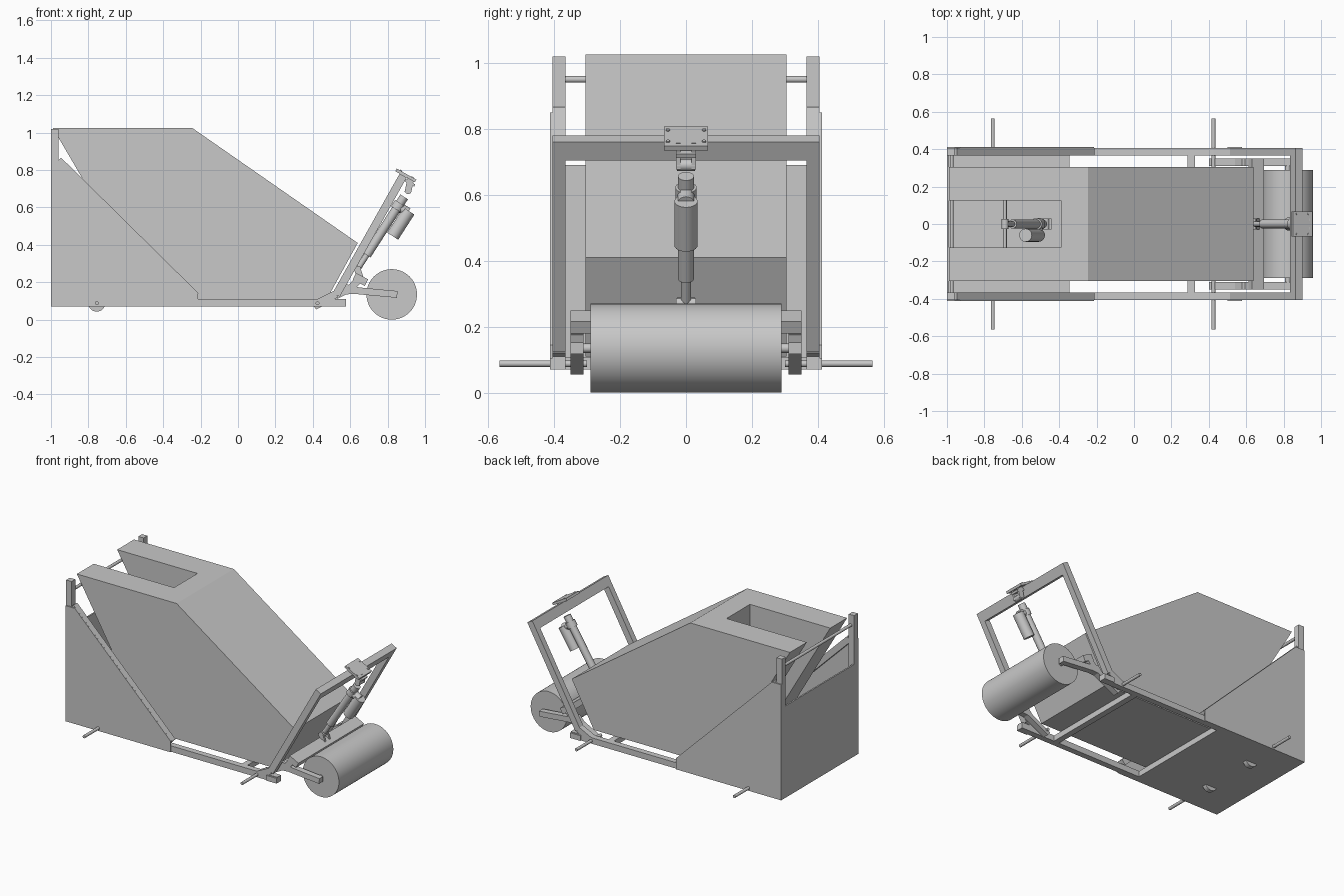
import bpy, bmesh, math
from mathutils import Vector, Matrix

old = bpy.data.objects.get("Cube")
if old:
    bpy.data.objects.remove(old, do_unlink=True)

GREY = bpy.data.materials.new("plain grey")
GREY.use_nodes = True
GREY.diffuse_color = (0.58, 0.58, 0.58, 1)
GREY.node_tree.nodes["Principled BSDF"].inputs["Base Color"].default_value = (0.58, 0.58, 0.58, 1)


def finish(name, bm, smooth=False):
    bmesh.ops.recalc_face_normals(bm, faces=bm.faces)
    mesh = bpy.data.meshes.new(name)
    bm.to_mesh(mesh)
    bm.free()
    mesh.materials.append(GREY)
    obj = bpy.data.objects.new(name, mesh)
    bpy.context.collection.objects.link(obj)
    if smooth:
        bpy.ops.object.select_all(action="DESELECT")
        obj.select_set(True)
        bpy.context.view_layer.objects.active = obj
        bpy.ops.object.shade_smooth_by_angle(angle=math.radians(35))
    return obj


def extrude(name, profile, y0, y1):
    """Extrude an x-z outline along y."""
    bm = bmesh.new()
    face = bm.faces.new([bm.verts.new((x, y0, z)) for x, z in profile])
    new = bmesh.ops.extrude_face_region(bm, geom=[face])["geom"]
    verts = [v for v in new if isinstance(v, bmesh.types.BMVert)]
    bmesh.ops.translate(bm, vec=(0, y1 - y0, 0), verts=verts)
    return finish(name, bm)


def box(name, x0, x1, y0, y1, z0, z1):
    return extrude(name, [(x0, z0), (x1, z0), (x1, z1), (x0, z1)], y0, y1)


def bar(name, a, b, width, y0, y1):
    """Rectangular bar whose centre line runs from a to b in the x-z plane."""
    a, b = Vector(a), Vector(b)
    d = (b - a).normalized()
    n = Vector((-d.y, d.x)) * width / 2
    return extrude(name, [a + n, b + n, b - n, a - n], y0, y1)


def rod(name, a, b, radius, sides=32):
    """Round bar between two points."""
    a, b = Vector(a), Vector(b)
    bm = bmesh.new()
    turn = (b - a).to_track_quat("Z", "Y").to_matrix().to_4x4()
    bmesh.ops.create_cone(bm, cap_ends=True, segments=sides, radius1=radius, radius2=radius,
                          depth=(b - a).length,
                          matrix=Matrix.Translation((a + b) / 2) @ turn)
    return finish(name, bm, True)


def span(s, inner, outer):
    return sorted((s * inner, s * outer))


# Hopper with a slot open at the rear
hopper = extrude("hopper", [(-0.99, 1.025), (-0.245, 1.025), (0.64, 0.41),
                            (0.475, 0.11), (-0.455, 0.11)], -0.305, 0.305)
cutter = box("slot_cutter", -1.1, -0.39, -0.125, 0.125, 0, 1.2)
cutter.hide_render = True
cut = hopper.modifiers.new("slot", "BOOLEAN")
cut.operation = "DIFFERENCE"
cut.solver = "EXACT"
cut.object = cutter
bpy.context.view_layer.objects.active = hopper
bpy.ops.object.modifier_apply(modifier="slot")
bpy.data.objects.remove(cutter, do_unlink=True)

# Base frame
box("floor_plate", -1, -0.385, -0.37, 0.37, 0.07, 0.105)
box("rear_wall", -1, -0.99, -0.405, 0.405, 0.07, 0.69)
box("middle_crossbar", -0.385, -0.345, -0.37, 0.37, 0.07, 0.108)
box("front_crossbar", 0.285, 0.325, -0.37, 0.37, 0.07, 0.108)
rod("hopper_hinge_rod", (-0.975, -0.38, 0.95), (-0.975, 0.38, 0.95), 0.01, 16)

# Lift frame directions: along the arms and across them
along, across = Vector((0.49, 0.872)), Vector((0.872, -0.49))
arm_top = Vector((0.883, 0.77))
arm_foot = arm_top - along * 0.73

for s, side in ((1, "left"), (-1, "right")):
    tube = span(s, 0.365, 0.405)
    box(side + "_rail", -1, 0.577, *tube, 0.07, 0.11)
    box(side + "_rear_post", -1, -0.96, *tube, 0.07, 1.02)
    bar(side + "_brace", (-0.96, 0.852), (-0.225, 0.127), 0.04, *tube)
    extrude(side + "_panel", [(-1, 0.07), (-1, 0.85), (-0.93, 0.85), (-0.215, 0.145),
                              (-0.215, 0.07)], *span(s, 0.405, 0.413))
    box(side + "_rail_cap", 0.5, 0.577, *span(s, 0.405, 0.413), 0.07, 0.105)
    rod(side + "_rear_axle", (-0.755, s * 0.365, 0.088), (-0.755, s * 0.565, 0.088), 0.01, 16)
    rod(side + "_front_axle", (0.425, s * 0.3, 0.088), (0.425, s * 0.565, 0.088), 0.01, 16)
    rod(side + "_small_wheel", (-0.755, s * 0.175, 0.088), (-0.755, s * 0.205, 0.088), 0.045)
    # Lift arms
    bar(side + "_lift_arm", arm_foot, arm_top, 0.043, *tube)
    bar(side + "_arm_foot", (0.425, 0.088), (0.525, 0.138), 0.04, *tube)
    # Roller yoke
    fork = span(s, 0.31, 0.35)
    extrude(side + "_yoke", [(0.4, 0.078), (0.418, 0.055), (0.577, 0.135), (0.62, 0.138),
                             (0.85, 0.117), (0.853, 0.153), (0.65, 0.172), (0.577, 0.19),
                             (0.54, 0.15)], *fork)
    bar(side + "_yoke_gusset", (0.6, 0.165), (0.655, 0.225), 0.04, *fork)
    rod(side + "_roller_pin", (0.822, s * 0.28, 0.135), (0.822, s * 0.325, 0.135), 0.014, 16)

# Lift frame top and mounting plate
top_mid = arm_top - along * 0.0315
bar("lift_top_bar", top_mid - across * 0.0215, top_mid + across * 0.0215, 0.063, -0.405, 0.405)
plate_mid = arm_top + along * 0.008 + across * 0.012
bar("mounting_plate", plate_mid - across * 0.06, plate_mid + across * 0.06, 0.016, -0.067, 0.067)
for i in (-1, 1):
    for y in (-0.055, 0.055):
        p = plate_mid + across * 0.035 * i + along * 0.007
        q = p + along * 0.005
        rod("plate_bolt", (p.x, y, p.y), (q.x, y, q.y), 0.006, 12)

# Roller and its crossbar
rod("roller", (0.822, -0.29, 0.135), (0.822, 0.29, 0.135), 0.135, 64)
bar("yoke_crossbar", (0.622, 0.232), (0.687, 0.198), 0.04, -0.35, 0.35)


def actuator(name, low, high, y, shift, gap):
    """Linear actuator between two x-z points; its motor sits beside the tube."""
    low, high = Vector((low[0], y, low[1])), Vector((high[0], y, high[1]))

    def at(t):
        return low.lerp(high, t)
    off = Vector(shift) * gap
    rod(name + "_ram", low, at(0.3), 0.015, 20)
    rod(name + "_tube", at(0.18), at(0.92), 0.024, 24)
    rod(name + "_motor", at(0.5) + off, at(0.82) + off, 0.035)
    rod(name + "_gearbox", at(0.76), at(0.84), 0.032)
    link = at(0.8)
    rod(name + "_motor_link", link, link + off, 0.026, 20)
    for end, label in ((low, "lower"), (high, "upper")):
        rod(f"{name}_{label}_pin", end - Vector((0, 0.028, 0)), end + Vector((0, 0.028, 0)), 0.018, 20)


# Front actuator with lugs on the crossbar and the plate
actuator("front_actuator", (0.64, 0.27), (0.91, 0.69), 0, (0.84, 0, -0.54), 0.062)
for s in (-1, 1):
    lug = span(s, 0.017, 0.03)
    bar("lower_lug", (0.655, 0.22), (0.635, 0.28), 0.035, *lug)
    bar("upper_lug", (0.925, 0.76), (0.908, 0.68), 0.035, *lug)
bar("upper_lug_base", (0.895, 0.745), (0.945, 0.717), 0.014, -0.03, 0.03)

# Rear actuator that tips the hopper
rod("hopper_lift_rod", (-0.69, -0.125, 0.85), (-0.69, 0.125, 0.85), 0.01, 16)
actuator("rear_actuator", (-0.69, 0.85), (-0.47, 0.14), 0, (0, -1, 0), 0.06)
box("rear_actuator_foot", -0.5, -0.44, -0.03, 0.03, 0.1, 0.15)
